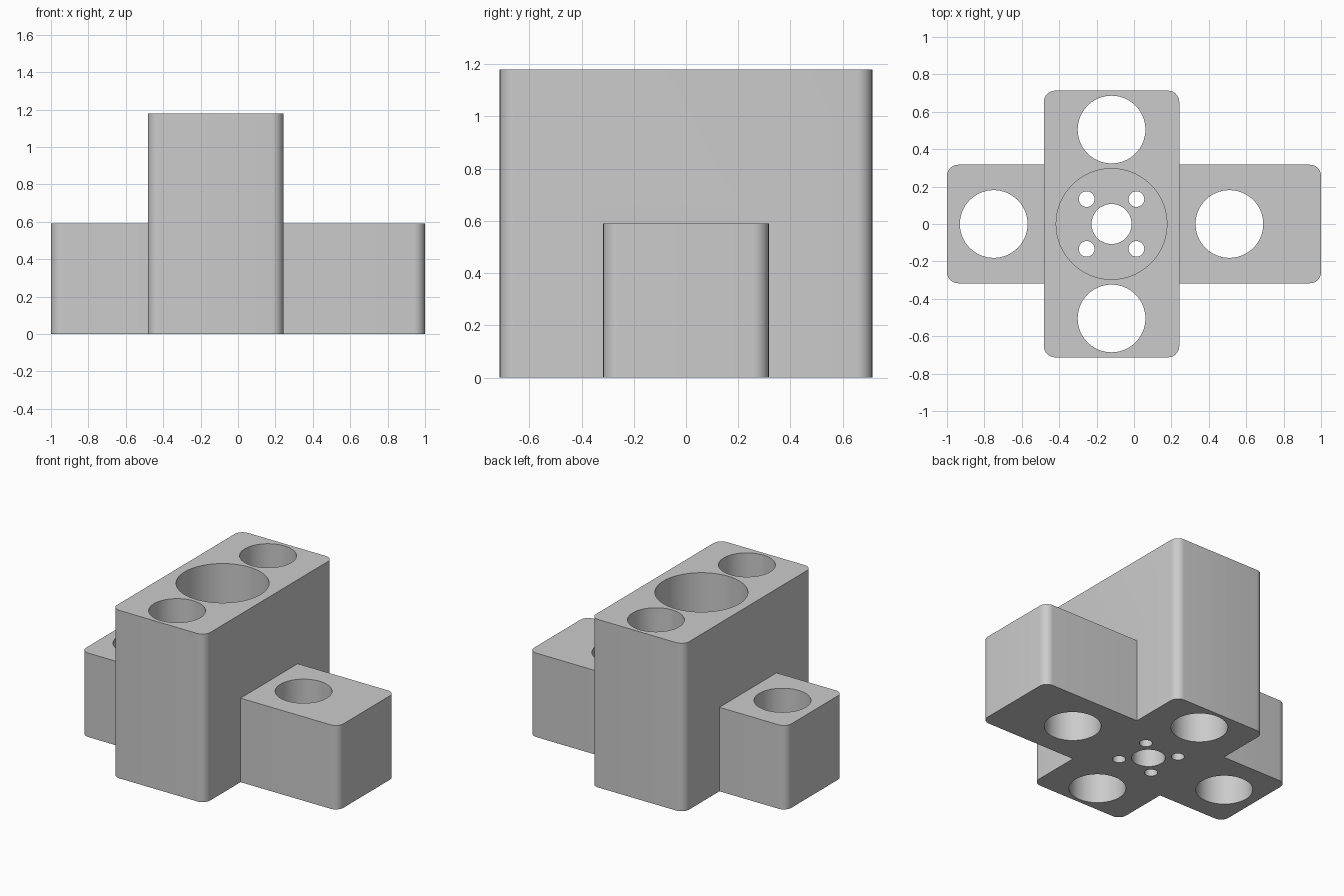
import bpy, bmesh, math

cube = bpy.data.objects.get("Cube")
if cube:
    bpy.data.objects.remove(cube, do_unlink=True)

CX = -0.12          # x of the carriage axis
LOW, HIGH = 0.59, 1.18

grey = bpy.data.materials.new("light grey plastic")
grey.use_nodes = True
colour = (0.6, 0.6, 0.6, 1)
grey.diffuse_color = colour
grey.node_tree.nodes["Principled BSDF"].inputs["Base Color"].default_value = colour


def prism(name, outline, z0, z1):
    """Extrude a flat outline from z0 up to z1."""
    bm = bmesh.new()
    face = bm.faces.new([bm.verts.new((x, y, z0)) for x, y in outline])
    top = bmesh.ops.extrude_face_region(bm, geom=[face])["geom"]
    bmesh.ops.translate(bm, vec=(0, 0, z1 - z0),
                        verts=[v for v in top if isinstance(v, bmesh.types.BMVert)])
    bmesh.ops.recalc_face_normals(bm, faces=bm.faces)
    mesh = bpy.data.meshes.new(name)
    bm.to_mesh(mesh)
    bm.free()
    mesh.materials.append(grey)
    obj = bpy.data.objects.new(name, mesh)
    bpy.context.collection.objects.link(obj)
    return obj


def rounded_block(name, x0, x1, half_y, height, r=0.06, steps=8):
    """Upright block with rounded vertical edges."""
    corners = [(x1 - r, half_y - r), (x0 + r, half_y - r),
               (x0 + r, -half_y + r), (x1 - r, -half_y + r)]
    outline = []
    for i, (cx, cy) in enumerate(corners):
        for s in range(steps + 1):
            a = math.pi / 2 * (i + s / steps)
            outline.append((cx + r * math.cos(a), cy + r * math.sin(a)))
    return prism(name, outline, 0, height)


def boolean(target, tool, operation):
    """Apply a boolean and discard the tool object."""
    mod = target.modifiers.new(operation, 'BOOLEAN')
    mod.operation, mod.object, mod.solver = operation, tool, 'EXACT'
    bpy.context.view_layer.objects.active = target
    bpy.ops.object.modifier_apply(modifier=mod.name)
    bpy.data.objects.remove(tool, do_unlink=True)


def bore(target, x, y, r, z0=-0.1, z1=HIGH + 0.1, n=64):
    """Drill a round vertical hole."""
    ring = [(x + r * math.cos(math.tau * i / n), y + r * math.sin(math.tau * i / n))
            for i in range(n)]
    boolean(target, prism("bore_cutter", ring, z0, z1), 'DIFFERENCE')


# Tall column joined with the low cross arms
body = rounded_block("carriage_block", -0.482, 0.242, 0.713, HIGH)
boolean(body, rounded_block("cross_arms", -1, 1, 0.317, LOW), 'UNION')

# Four guide bores, two in the column and two in the arms
for x, y in ((CX, 0.505), (CX, -0.505), (-0.75, 0), (0.51, 0)):
    bore(body, x, y, 0.181)

# Deep central pocket with a shaft hole and four screw holes in its floor
bore(body, CX, 0, 0.296, z0=0.2, n=96)
bore(body, CX, 0, 0.107)
for sx in (-1, 1):
    for sy in (-1, 1):
        bore(body, CX + sx * 0.133, sy * 0.133, 0.042, n=32)

# Smooth bores and rounded edges, sharp rims
bpy.ops.object.select_all(action='DESELECT')
body.select_set(True)
bpy.context.view_layer.objects.active = body
bpy.ops.object.shade_smooth_by_angle(angle=math.radians(30))
